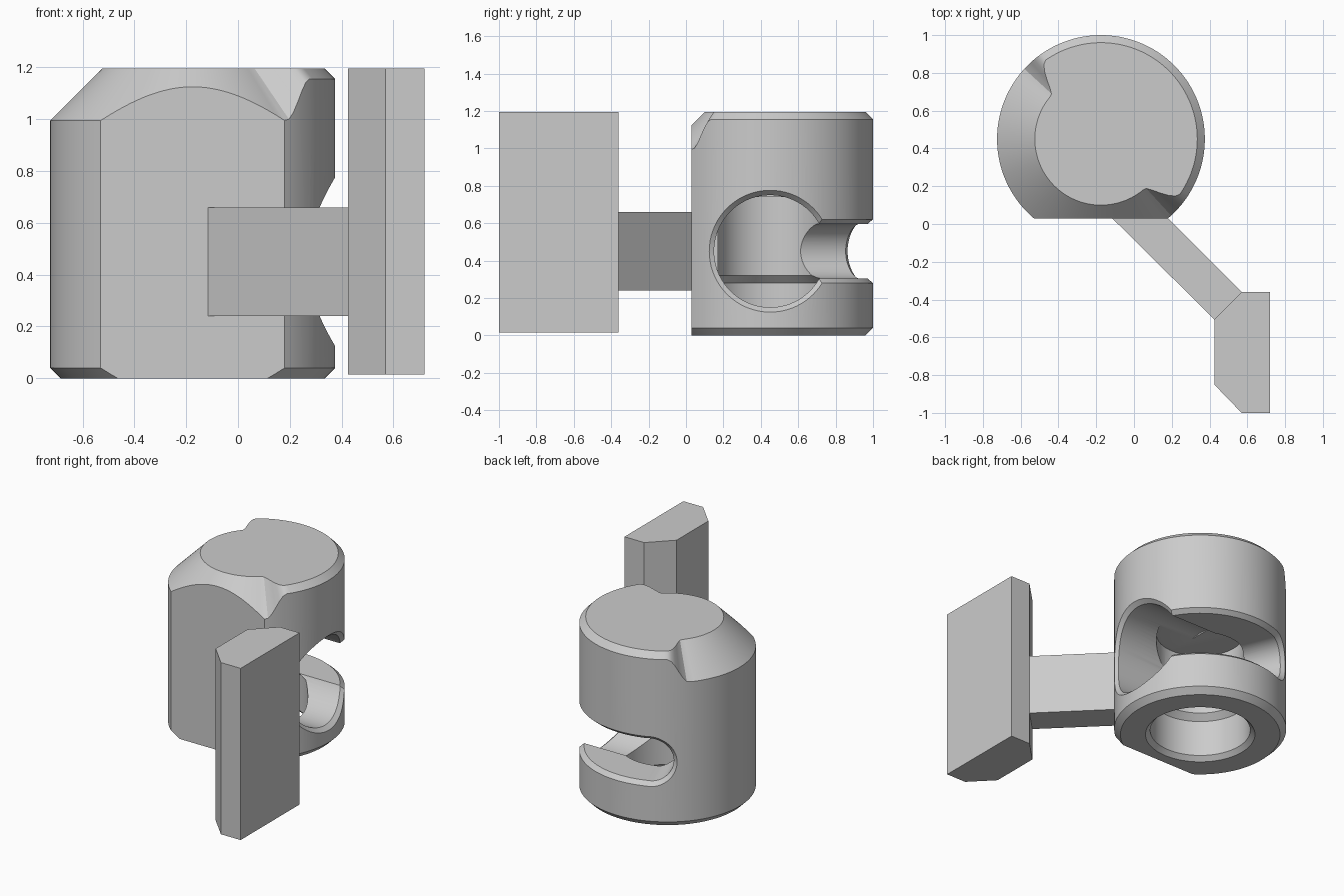
import bpy
import bmesh
from math import sin, cos, pi, radians, sqrt
from mathutils import Matrix, Vector

old = bpy.data.objects.get("Cube")
if old:
    bpy.data.objects.remove(old, do_unlink=True)

CENTRE = Vector((-0.175, 0.45, 0))
RADIUS, HEIGHT, SMALL, LARGE = 0.55, 1.195, 0.04, 0.2
HOLE_Z = 0.45
SLOT_END = radians(113)
SEGMENTS = 144

grey = bpy.data.materials.new("plain grey")
grey.use_nodes = True
grey.diffuse_color = (0.6, 0.6, 0.6, 1)
grey.node_tree.nodes["Principled BSDF"].inputs["Base Color"].default_value = (0.6, 0.6, 0.6, 1)


def make_object(name, bm):
    bmesh.ops.recalc_face_normals(bm, faces=bm.faces)
    mesh = bpy.data.meshes.new(name)
    bm.to_mesh(mesh)
    bm.free()
    mesh.materials.append(grey)
    obj = bpy.data.objects.new(name, mesh)
    bpy.context.collection.objects.link(obj)
    return obj


def loft(name, rings):
    """Skin a list of closed point rings and cap both ends."""
    bm = bmesh.new()
    loops = [[bm.verts.new(p) for p in ring] for ring in rings]
    count = len(loops[0])
    for a, b in zip(loops, loops[1:]):
        for i in range(count):
            j = (i + 1) % count
            bm.faces.new((a[i], a[j], b[j], b[i]))
    bm.faces.new(loops[0])
    bm.faces.new(loops[-1])
    return make_object(name, bm)


def prism(name, outline, low, high):
    return loft(name, [[(x, y, z) for x, y in outline] for z in (low, high)])


def polar(r, angle, z):
    return CENTRE + Vector((r * cos(angle), r * sin(angle), z))


def turned(name, profile):
    angles = [2 * pi * i / SEGMENTS for i in range(SEGMENTS)]
    return loft(name, [[polar(r, a, z) for a in angles] for r, z in profile])


def flared_hole(name, radius, azimuth, start):
    """Sideways hole whose chamfer follows the round wall."""
    place = Matrix.Translation(CENTRE + Vector((0, 0, HOLE_Z))) @ Matrix.Rotation(azimuth, 4, 'Z')

    def ring(r, depth, follow):
        points = []
        for i in range(72):
            a = 2 * pi * i / 72
            y, z = r * cos(a), r * sin(a)
            x = sqrt(RADIUS ** 2 - y * y) + depth if follow else depth
            points.append(place @ Vector((x, y, z)))
        return points

    return loft(name, [ring(radius, start, False), ring(radius, -0.03, True),
                       ring(radius + 0.03, 0.005, True), ring(radius + 0.03, 0.8, False)])


def cut(body, cutter):
    cutter.hide_render = True
    mod = body.modifiers.new("cut", 'BOOLEAN')
    mod.operation = 'DIFFERENCE'
    mod.solver = 'EXACT'
    mod.object = cutter
    bpy.context.view_layer.objects.active = body
    bpy.ops.object.modifier_apply(modifier=mod.name)
    bpy.data.objects.remove(cutter, do_unlink=True)


# Round body: the top chamfer is wide on the front left, narrow elsewhere
def chamfer(angle):
    away = abs((angle - radians(225) + pi) % (2 * pi) - pi)
    t = min(max((away - radians(86)) / radians(14), 0), 1)
    return LARGE + (SMALL - LARGE) * t * t * (3 - 2 * t)


angles = [2 * pi * i / SEGMENTS for i in range(SEGMENTS)]
body = loft("round_body", [
    [polar(RADIUS - SMALL, a, 0) for a in angles],
    [polar(RADIUS, a, SMALL) for a in angles],
    [polar(RADIUS, a, HEIGHT - chamfer(a)) for a in angles],
    [polar(RADIUS - chamfer(a), a, HEIGHT) for a in angles],
])

# Flat front
cut(body, prism("flat_cutter", [(-1, -1), (1, -1), (1, 0.03), (-1, 0.03)], -1, 2))

# Stepped bore from below
cut(body, turned("bore_cutter", [(0.37, -0.02), (0.32, 0.03), (0.32, 0.28),
                                 (0.28, 0.32), (0.28, 0.74)]))

# Side opening, and the slot that runs from it round the back
cut(body, flared_hole("side_hole_cutter", 0.3, 0, 0))
section = [(0.2, 0.145), (0.52, 0.145), (0.555, 0.175), (0.8, 0.175)]
section += [(r, -h) for r, h in reversed(section)]
steps = 48
cut(body, loft("slot_cutter", [
    [polar(r, SLOT_END * i / steps, HOLE_Z + h) for r, h in section]
    for i in range(steps + 1)]))
cut(body, flared_hole("slot_end_cutter", 0.146, SLOT_END, 0.1))

# Diagonal arm and upright plate
arm = prism("diagonal_arm", [(-0.115, 0.03), (0.18, 0.03), (0.57, -0.36), (0.425, -0.505)],
            0.24, 0.66)
plate = prism("upright_plate", [(0.425, -0.505), (0.57, -0.36), (0.72, -0.36),
                                (0.72, -1), (0.57, -1), (0.425, -0.85)], 0.015, HEIGHT)

# Smooth the round body and keep its edges crisp
for obj in bpy.context.selected_objects:
    obj.select_set(False)
body.select_set(True)
bpy.context.view_layer.objects.active = body
bpy.ops.object.shade_smooth_by_angle(angle=radians(30))
